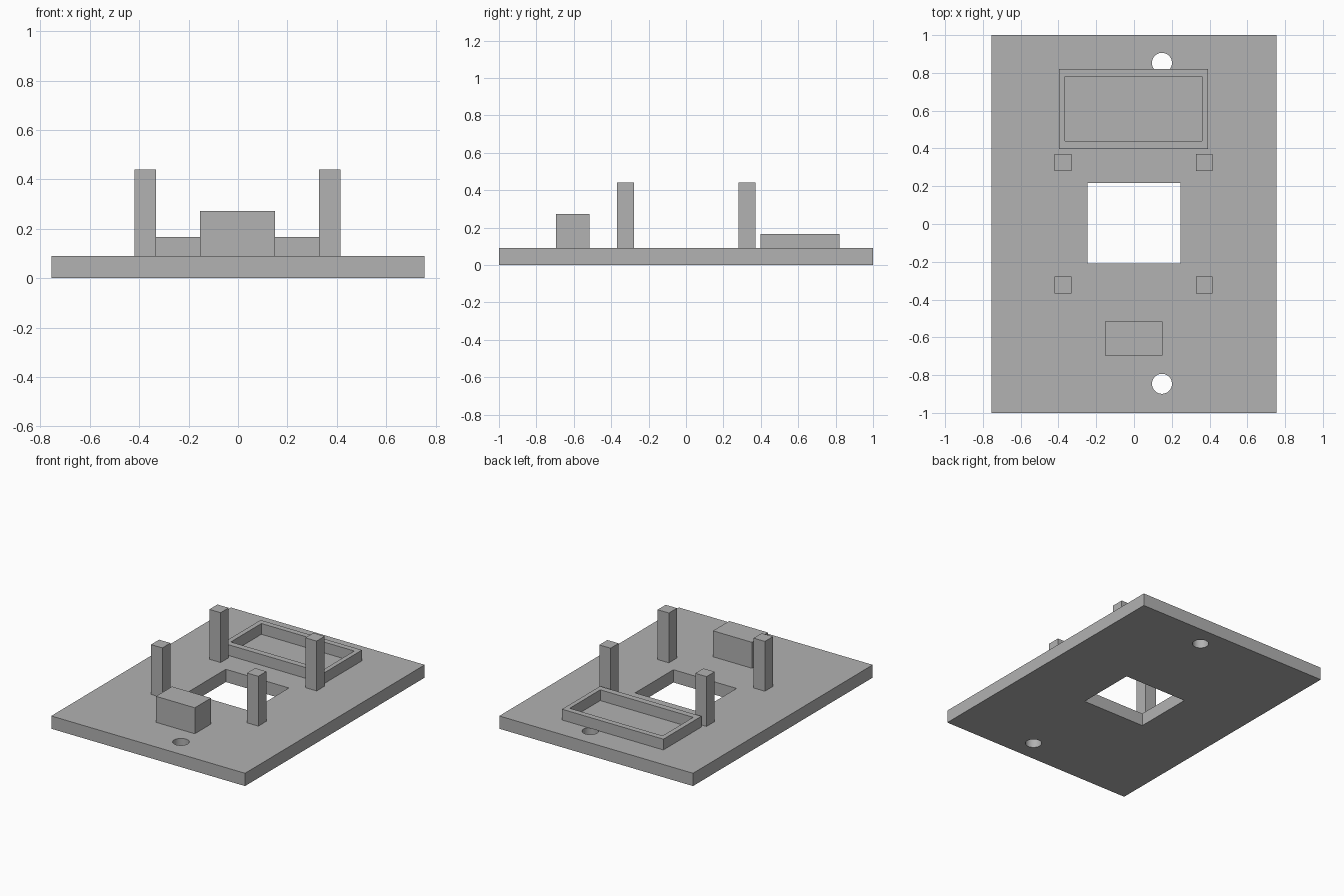
import bpy
from math import radians

cube = bpy.data.objects.get("Cube")
if cube:
    bpy.data.objects.remove(cube, do_unlink=True)

grey = bpy.data.materials.new("plain grey")
grey.use_nodes = True
COLOUR = (0.445, 0.445, 0.445, 1)
grey.diffuse_color = COLOUR
grey.node_tree.nodes["Principled BSDF"].inputs["Base Color"].default_value = COLOUR

PLATE_TOP = 0.09


def box(name, x, y, z):
    """Axis-aligned box from (low, high) pairs."""
    bpy.ops.mesh.primitive_cube_add(size=1, location=[sum(p) / 2 for p in (x, y, z)])
    ob = bpy.context.object
    ob.name = name
    ob.scale = [p[1] - p[0] for p in (x, y, z)]
    bpy.ops.object.transform_apply(location=False, rotation=False, scale=True)
    ob.data.materials.append(grey)
    return ob


def cut(target, cutter):
    """Subtract the cutter from the target and discard it."""
    cutter.hide_render = True
    mod = target.modifiers.new("cut", "BOOLEAN")
    mod.operation = "DIFFERENCE"
    mod.solver = "EXACT"
    mod.object = cutter
    bpy.ops.object.select_all(action="DESELECT")
    bpy.context.view_layer.objects.active = target
    target.select_set(True)
    bpy.ops.object.modifier_apply(modifier=mod.name)
    bpy.data.objects.remove(cutter, do_unlink=True)


# Base plate with a rectangular window and two round holes
plate = box("base_plate", (-0.755, 0.755), (-1, 1), (0, PLATE_TOP))
cut(plate, box("window_cutter", (-0.247, 0.245), (-0.21, 0.217), (-0.1, 0.2)))
for y in (-0.846, 0.853):
    bpy.ops.mesh.primitive_cylinder_add(vertices=48, radius=0.053, depth=0.5,
                                        location=(0.148, y, 0))
    hole = bpy.context.object
    hole.data.materials.append(grey)
    cut(plate, hole)
bpy.ops.object.shade_smooth_by_angle(angle=radians(30))

# Open rectangular frame at the back
frame = box("back_frame", (-0.398, 0.392), (0.397, 0.82), (PLATE_TOP, 0.166))
cut(frame, box("frame_cutter", (-0.364, 0.36), (0.44, 0.78), (0, 0.3)))

# Four square posts around the window
for side, x in (("right", -0.376), ("left", 0.372)):
    for end, y in (("front", -0.323), ("back", 0.326)):
        box(f"{end}_{side}_post", (x - 0.044, x + 0.044), (y - 0.045, y + 0.045),
            (PLATE_TOP, 0.441))

# Solid block at the front
box("front_block", (-0.153, 0.15), (-0.695, -0.515), (PLATE_TOP, 0.273))
